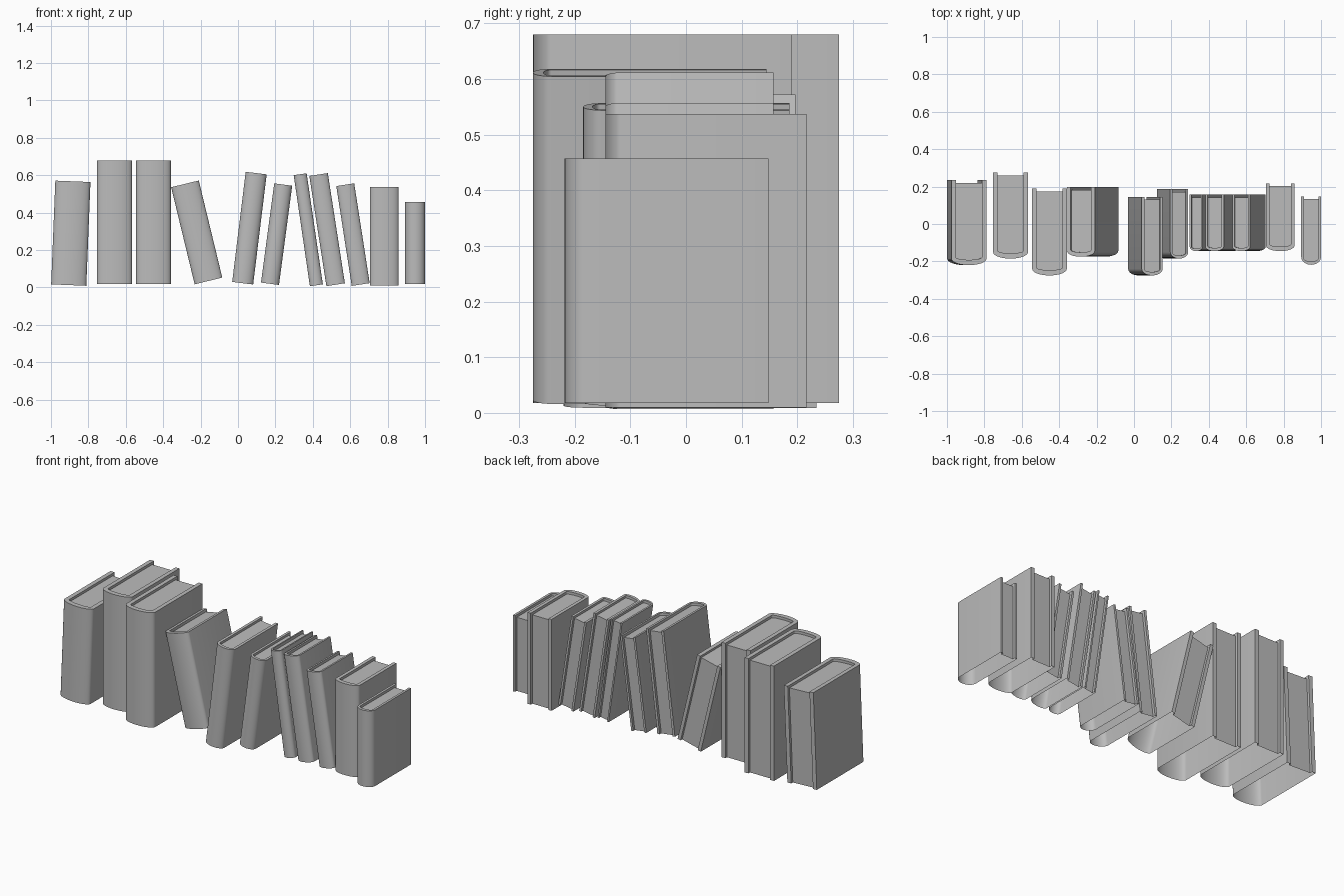
import bpy, bmesh, math

cube = bpy.data.objects.get("Cube")
if cube:
    bpy.data.objects.remove(cube, do_unlink=True)

grey = bpy.data.materials.new("plain grey")
grey.use_nodes = True
colour = (0.5, 0.5, 0.5, 1)
grey.diffuse_color = colour
grey.node_tree.nodes["Principled BSDF"].inputs["Base Color"].default_value = colour

RECESS = 0.015   # page block sits this far inside the cover edges
STEPS = 16       # segments round the spine


def u_outline(half, back, front, bulge, extra=()):
    """Open U seen from above: back right, round the spine, back left."""
    arc = []
    for i in range(STEPS + 1):
        a = math.pi * i / STEPS
        arc.append((half * math.cos(a), front + bulge * (1 - math.sin(a))))
    right = [(half, back)] + [(half, y) for y in extra]
    left = [(-x, y) for x, y in reversed(right)]
    return right + arc + left


def make_book(name, x, z, width, height, front, back, bulge, lean):
    bm = bmesh.new()
    thick = width * 0.13
    page_top = height - RECESS

    def ring(outline, level):
        return [bm.verts.new((px, py, level)) for px, py in outline]

    def bridge(low, high):
        for i in range(len(low) - 1):
            bm.faces.new((low[i], low[i + 1], high[i + 1], high[i]))

    # Outer cover wall, open underneath
    outer = u_outline(width / 2, back, front, bulge, (back - RECESS,))
    outer_low, outer_top = ring(outer, 0), ring(outer, height)
    bridge(outer_low, outer_top)

    # Inner cover edge, rim and page top
    inner = u_outline(width / 2 - thick, back, front + thick + 0.004,
                      bulge * 0.4, (back - RECESS,))
    inner_top, pages = ring(inner, height), ring(inner, page_top)
    bridge(outer_top, inner_top)
    bridge(inner_top, pages)
    bm.faces.new(pages[1:-1])

    # Cover back edges, inner faces of the boards and page fore-edge
    inner_low = ring(inner, 0)
    for end, step in ((0, 1), (-1, -2)):
        bm.faces.new((outer_low[end], outer_top[end], inner_top[end],
                      pages[end], inner_low[end]))
        bm.faces.new((inner_low[end], inner_low[step], pages[step], pages[end]))
    bm.faces.new((inner_low[1], inner_low[-2], pages[-2], pages[1]))
    loose = [v for v in bm.verts if not v.link_faces]
    bmesh.ops.delete(bm, geom=loose, context='VERTS')
    bmesh.ops.recalc_face_normals(bm, faces=bm.faces)

    mesh = bpy.data.meshes.new(name)
    bm.to_mesh(mesh)
    bm.free()
    mesh.materials.append(grey)
    obj = bpy.data.objects.new(name, mesh)
    bpy.context.collection.objects.link(obj)
    obj.location = (x, 0, z)
    obj.rotation_euler.y = math.radians(lean)
    bpy.ops.object.select_all(action='DESELECT')
    obj.select_set(True)
    bpy.context.view_layer.objects.active = obj
    bpy.ops.object.shade_smooth_by_angle(angle=math.radians(35))


# name, x, z, width, height, front, back, spine bulge, lean in degrees
books = [
    ("wide_book", -0.905, 0.013, 0.188, 0.555, -0.22, 0.235, 0.035, 2.3),
    ("tall_book_back", -0.66, 0.018, 0.187, 0.662, -0.185, 0.275, 0.035, 0),
    ("tall_book_front", -0.452, 0.018, 0.185, 0.662, -0.275, 0.19, 0.035, 0),
    ("tipped_book", -0.158, 0.035, 0.152, 0.534, -0.175, 0.197, 0.03, -13.6),
    ("leaning_book_long", 0.025, 0.023, 0.113, 0.593, -0.275, 0.145, 0.035, 7),
    ("leaning_book_short", 0.171, 0.02, 0.097, 0.535, -0.185, 0.186, 0.035, 7.6),
    ("thin_book", 0.419, 0.012, 0.07, 0.6, -0.145, 0.157, 0.024, -8.3),
    ("slim_book_tall", 0.522, 0.015, 0.1, 0.596, -0.145, 0.157, 0.024, -8.8),
    ("slim_book_short", 0.656, 0.016, 0.097, 0.54, -0.145, 0.157, 0.024, -8.8),
    ("upright_book", 0.782, 0.01, 0.153, 0.527, -0.145, 0.217, 0.03, 0),
    ("small_book", 0.947, 0.018, 0.106, 0.439, -0.218, 0.148, 0.042, 0),
]
for book in books:
    make_book(*book)
